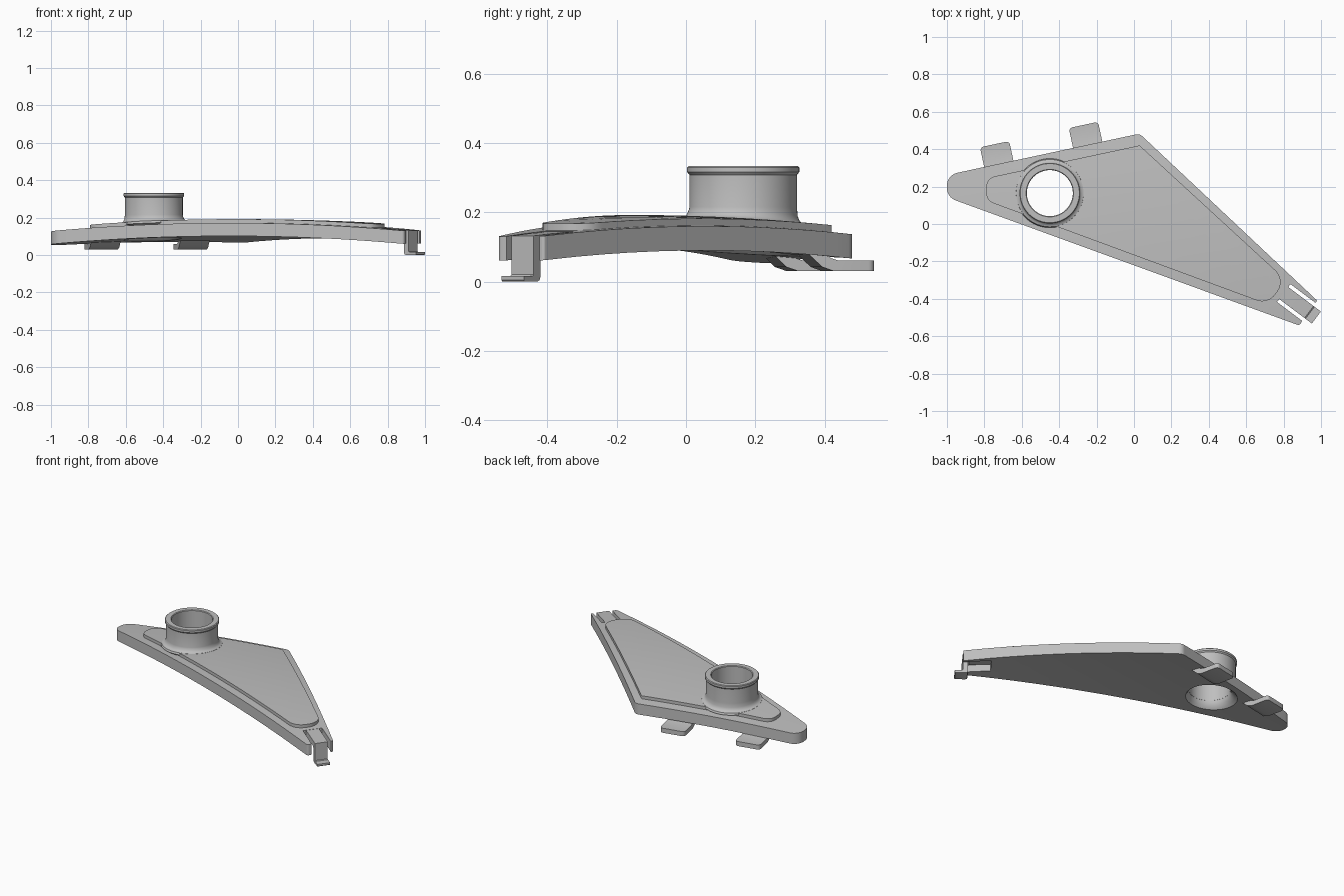
import bpy, bmesh, math
from mathutils import Vector, Matrix

if "Cube" in bpy.data.objects:
    bpy.data.objects.remove(bpy.data.objects["Cube"], do_unlink=True)

grey = bpy.data.materials.new("plain grey")
grey.use_nodes = True
grey.diffuse_color = (0.52, 0.52, 0.52, 1)
grey.node_tree.nodes["Principled BSDF"].inputs["Base Color"].default_value = grey.diffuse_color

BOSS = Vector((-0.45, 0.165, 0))
CLIP_TIP = Vector((0.975, -0.5, 0))
CLIP_DIR = Vector((0.8, -0.6, 0))
CLIP_SIDE = Vector((0.6, 0.8, 0))


def dome(x, y):
    """Height of the gently domed top surface."""
    return 0.172 - 0.036 * x * x - 0.09 * (y + 0.15) ** 2


def finish(name, bm):
    bmesh.ops.recalc_face_normals(bm, faces=bm.faces[:])
    mesh = bpy.data.meshes.new(name)
    bm.to_mesh(mesh)
    bm.free()
    mesh.materials.append(grey)
    ob = bpy.data.objects.new(name, mesh)
    bpy.context.collection.objects.link(ob)
    return ob


def smooth(ob):
    bpy.ops.object.select_all(action='DESELECT')
    ob.select_set(True)
    bpy.context.view_layer.objects.active = ob
    bpy.ops.object.shade_smooth_by_angle(angle=math.radians(32))


def rounded(corners, steps=8):
    """Round each (x, y, radius) corner of a polygon."""
    out = []
    n = len(corners)
    for i, (x, y, r) in enumerate(corners):
        p = Vector((x, y))
        if r == 0:
            out.append(p)
            continue
        a = (Vector(corners[i - 1][:2]) - p).normalized()
        b = (Vector(corners[(i + 1) % n][:2]) - p).normalized()
        half = a.angle(b) / 2
        centre = p + (a + b).normalized() * (r / math.sin(half))
        start = p + a * (r / math.tan(half)) - centre
        end = p + b * (r / math.tan(half)) - centre
        for k in range(steps + 1):
            t = k / steps
            spoke = start * math.sin((1 - t) * (math.pi - 2 * half)) \
                + end * math.sin(t * (math.pi - 2 * half))
            out.append(centre + spoke.normalized() * r)
    return out


def domed_slab(name, corners, top, bottom):
    """Flat outline, gridded, thickened and bent over the dome."""
    bm = bmesh.new()
    bm.faces.new([bm.verts.new((p.x, p.y, bottom)) for p in rounded(corners)])
    bmesh.ops.triangulate(bm, faces=bm.faces[:])
    for axis in (Vector((1, 0, 0)), Vector((0, 1, 0))):
        for k in range(-12, 13):
            bmesh.ops.bisect_plane(bm, geom=bm.verts[:] + bm.edges[:] + bm.faces[:],
                                   plane_co=axis * (k * 0.08 + 0.003), plane_no=axis)
    res = bmesh.ops.extrude_face_region(bm, geom=bm.faces[:], use_keep_orig=True)
    for v in res["geom"]:
        if isinstance(v, bmesh.types.BMVert):
            v.co.z = top
    for v in bm.verts:
        v.co.z += dome(v.co.x, v.co.y)
    return finish(name, bm)


def lathe(name, profile, closed):
    """Spin an (r, z) profile around the boss axis."""
    bm = bmesh.new()
    vs = [bm.verts.new((r, 0, z)) for r, z in profile]
    es = [bm.edges.new(pair) for pair in zip(vs, vs[1:])]
    if closed:
        es.append(bm.edges.new((vs[-1], vs[0])))
    bmesh.ops.spin(bm, geom=vs + es, cent=(0, 0, 0), axis=(0, 0, 1),
                   angle=math.tau, steps=64)
    bmesh.ops.remove_doubles(bm, verts=bm.verts[:], dist=1e-4)
    bmesh.ops.translate(bm, verts=bm.verts[:], vec=BOSS)
    return finish(name, bm)


def strip(name, profile, width, origin, direction, corner=0):
    """Extrude a (u, z) side profile across its width; u points along direction."""
    bm = bmesh.new()
    face = bm.faces.new([bm.verts.new((u, -width / 2, z)) for u, z in profile])
    res = bmesh.ops.extrude_face_region(bm, geom=[face], use_keep_orig=True)
    bmesh.ops.translate(bm, vec=(0, width, 0),
                        verts=[g for g in res["geom"] if isinstance(g, bmesh.types.BMVert)])
    if corner:
        far = max(u for u, z in profile)
        edges = [e for e in bm.edges
                 if all(v.co.x > far - 1e-4 for v in e.verts)
                 and abs(e.verts[0].co.y - e.verts[1].co.y) < 1e-4]
        bmesh.ops.bevel(bm, geom=edges, offset=corner, segments=5,
                        profile=0.5, affect='EDGES')
    turn = Matrix.Rotation(math.atan2(direction.y, direction.x), 4, 'Z')
    bm.transform(Matrix.Translation(origin) @ turn)
    smooth(finish(name, bm))


# Base plate, with a notch at the narrow end for the spring clip
notch = []
for along, side in ((-0.05, 0.06), (-0.218, 0.06), (-0.218, -0.06), (-0.05, -0.06)):
    p = CLIP_TIP + CLIP_DIR * along + CLIP_SIDE * side
    notch.append((p.x, p.y, 0))
base = domed_slab("base_plate", [(-1, 0.143, 0.07), (-1, 0.262, 0.07), (0.03, 0.483, 0.04),
                                 (0.98, -0.41, 0.008), *notch, (0.885, -0.543, 0.015)], 0, -0.07)

# Raised panel on top of the plate
panel = domed_slab("raised_panel", [(-0.79, 0.125, 0.06), (-0.79, 0.245, 0.06), (0.03, 0.42, 0.01),
                                    (0.813, -0.30, 0.085), (0.715, -0.43, 0.085)], 0.02, -0.03)

# Flared hole through plate and panel
cutter = lathe("hole_cutter", [(0, 0.03), (0.175, 0.03), (0.165, 0.075), (0.147, 0.09),
                               (0.132, 0.107), (0.1235, 0.13), (0.1235, 0.28), (0, 0.28)], False)
cutter.hide_render = True
for ob in (base, panel):
    mod = ob.modifiers.new("hole", 'BOOLEAN')
    mod.operation = 'DIFFERENCE'
    mod.solver = 'EXACT'
    mod.object = cutter
    bpy.context.view_layer.objects.active = ob
    bpy.ops.object.modifier_apply(modifier=mod.name)
    smooth(ob)
bpy.data.objects.remove(cutter, do_unlink=True)

# Tubular neck with a lipped rim; its filleted foot follows the dome
neck = lathe("neck", [(0.123, 0.135), (0.14, 0.135), (0.185, 0.165), (0.18, 0.1765), (0.17, 0.18),
                      (0.162, 0.188), (0.157, 0.2), (0.155, 0.215), (0.155, 0.308), (0.162, 0.316),
                      (0.162, 0.329), (0.158, 0.333), (0.127, 0.333), (0.123, 0.329)], True)
for v in neck.data.vertices:
    if 0.15 < v.co.z < 0.21:
        v.co.z += dome(v.co.x, v.co.y) - dome(BOSS.x, BOSS.y)
smooth(neck)

# Two locating tabs on the back edge
tab_profile = [(0.107, 0.03), (0.107, 0.06), (0, 0.06), (-0.025, 0.068), (-0.045, 0.1),
               (-0.11, 0.1), (-0.085, 0.075), (-0.05, 0.042), (-0.015, 0.03)]
for name, spot in (("outer_tab", (-0.723, 0.322, 0)), ("inner_tab", (-0.248, 0.425, 0))):
    strip(name, tab_profile, 0.16, Vector(spot), Vector((-0.208, 0.978, 0)), 0.02)

# Spring clip: tongue, leg and foot in one bent strip
strip("spring_clip", [(-0.235, 0.144), (-0.14, 0.139), (-0.048, 0.132), (-0.048, 0.02), (-0.043, 0.016),
                      (0, 0.016), (0, 0.004), (-0.004, 0), (-0.066, 0), (-0.076, 0.004),
                      (-0.08, 0.014), (-0.08, 0.09), (-0.088, 0.1), (-0.235, 0.108)],
      0.08, CLIP_TIP, CLIP_DIR)
